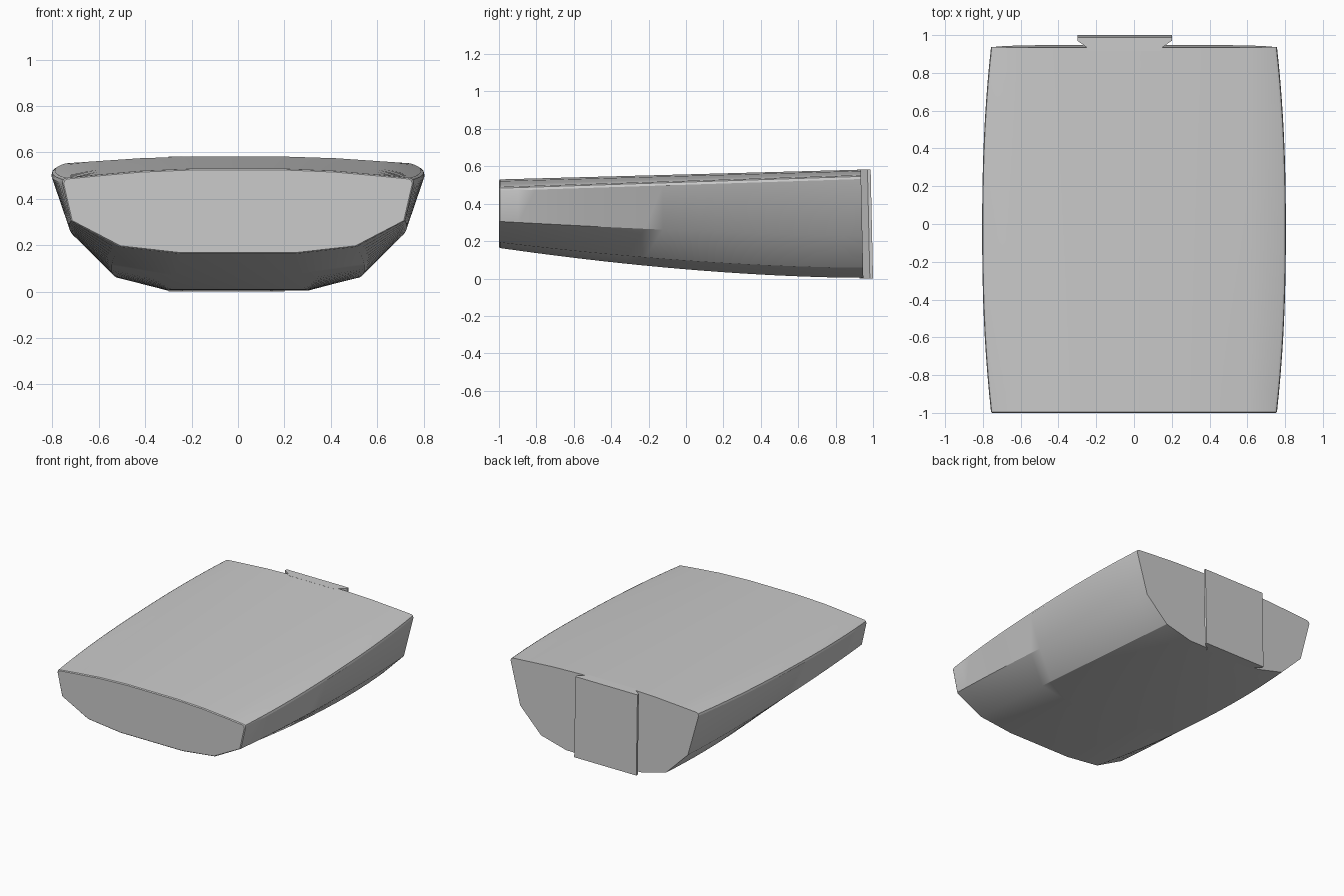
import bpy
import bmesh
import math

cube = bpy.data.objects.get("Cube")
if cube:
    bpy.data.objects.remove(cube, do_unlink=True)

grey = bpy.data.materials.new("plain grey")
grey.use_nodes = True
grey.diffuse_color = (0.6, 0.6, 0.6, 1)
grey.node_tree.nodes["Principled BSDF"].inputs["Base Color"].default_value = (0.6, 0.6, 0.6, 1)

BACK = 0.948   # back plane at floor level
LEAN = 0.022   # forward lean of the back plane per unit height


def mix(a, b, t):
    return a + (b - a) * t


def section(t):
    """Half outline from bottom centre side to top centre side at t along the length."""
    bulge = 0.047 * (1 - abs(2 * t - 1) ** 2.3)
    rise = (1 - t) ** 1.75
    width = 0.757 + bulge
    corner = mix(0.487, 0.55, t)
    crown = mix(0.53, 0.582, t)
    return [
        (mix(0.25, 0.3, t), 0.004 + 0.159 * rise),
        (mix(0.51, 0.505, t) + 0.8 * bulge, 0.058 + 0.135 * rise),
        (mix(0.72, 0.675, t) + 0.5 * bulge, 0.228 + 0.077 * (1 - t) ** 1.4),
        (width, corner - 0.018),
        (width - 0.004, corner - 0.004),
        (width - 0.016, corner + 0.003),
        (0.6, mix(corner, crown, 0.4)),
        (0.42, mix(corner, crown, 0.78)),
        (0.2, crown),
    ]


def loft(name, rings):
    """Skin closed rings of points and cap both ends."""
    bm = bmesh.new()
    loops = [[bm.verts.new(p) for p in ring] for ring in rings]
    n = len(loops[0])
    for a, b in zip(loops, loops[1:]):
        for i in range(n):
            j = (i + 1) % n
            bm.faces.new((a[i], a[j], b[j], b[i]))
    bm.faces.new(loops[0])
    bm.faces.new(loops[-1])
    bmesh.ops.recalc_face_normals(bm, faces=bm.faces)
    mesh = bpy.data.meshes.new(name)
    bm.to_mesh(mesh)
    bm.free()
    mesh.materials.append(grey)
    obj = bpy.data.objects.new(name, mesh)
    bpy.context.collection.objects.link(obj)
    return obj


# Main body: faceted hull-like sections swept from front to back
rings = []
steps = 20
for k in range(-1, steps + 1):
    t = max(k, 0) / steps
    half = section(t)
    if k == -1:  # small softened rim round the front face
        half = [(x * 0.992, mix(z, 0.34, 0.03)) for x, z in half]
    outline = half + [(-x, z) for x, z in reversed(half)]
    front = -1 if k == -1 else -0.994
    rings.append([(x, mix(front, BACK - LEAN * z, t), z) for x, z in outline])
body = loft("body", rings)

# Dovetail rail on the back, slightly off centre
profile = [(-0.19, -0.02), (-0.2, 0.0), (-0.25, 0.035), (-0.25, 0.052),
           (0.25, 0.052), (0.25, 0.035), (0.2, 0.0), (0.19, -0.02)]
rings = [[(x - 0.05, BACK - LEAN * z + y, z) for x, y in profile] for z in (0.0, 0.582)]
rail = loft("dovetail_rail", rings)

# Smooth the long curves and keep the creases crisp
bpy.ops.object.select_all(action="DESELECT")
body.select_set(True)
bpy.context.view_layer.objects.active = body
bpy.ops.object.shade_smooth_by_angle(angle=math.radians(30))
